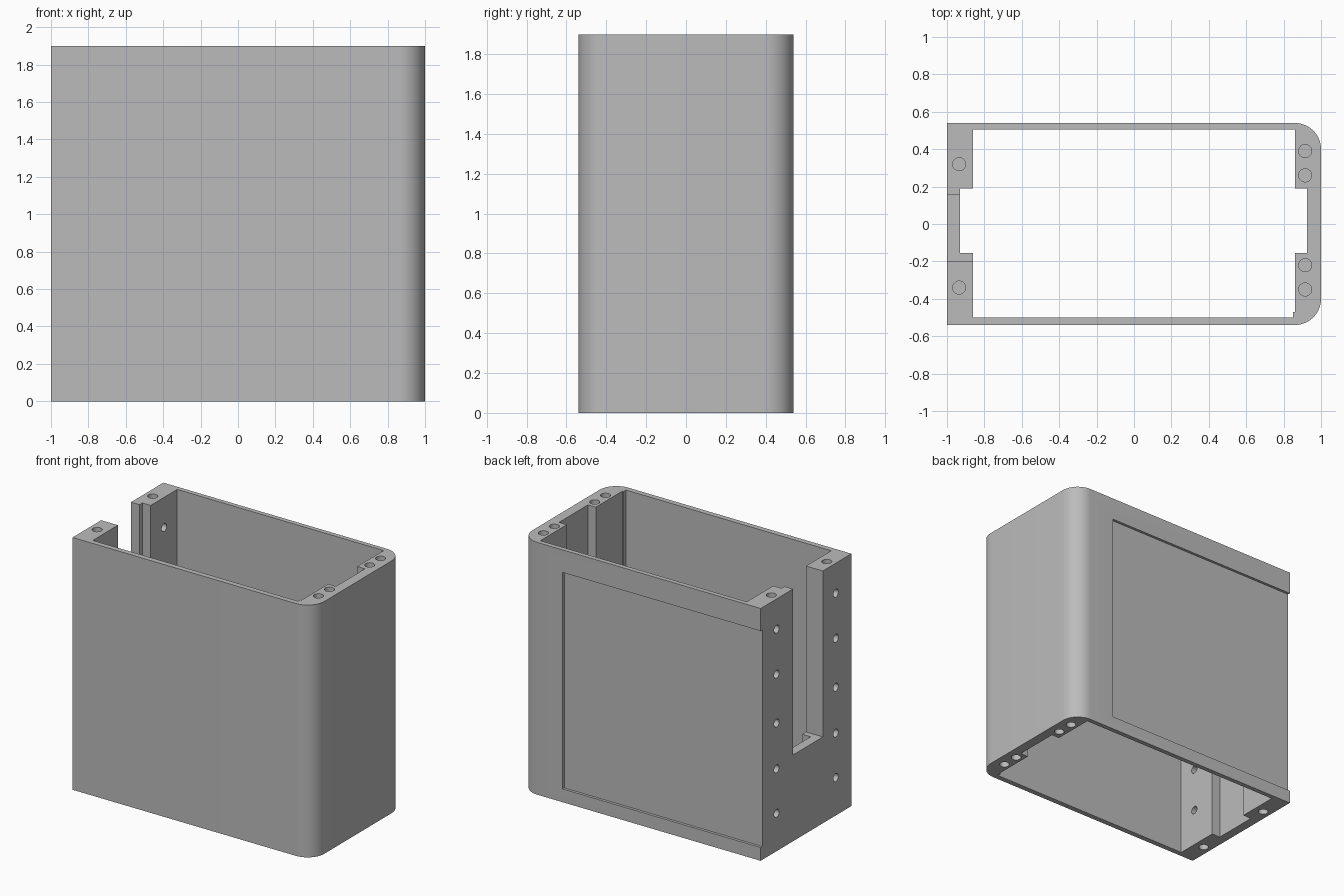
import bpy, bmesh, math
from mathutils import Matrix, Vector

default = bpy.data.objects.get("Cube")
if default:
    bpy.data.objects.remove(default, do_unlink=True)

H = 1.9      # height
W = 0.54     # half depth
R = 0.14     # rounded corner radius

grey = bpy.data.materials.new("plain grey")
grey.use_nodes = True
colour = (0.5, 0.5, 0.5, 1)
grey.diffuse_color = colour
grey.node_tree.nodes["Principled BSDF"].inputs["Base Color"].default_value = colour


def make_object(name, bm):
    bmesh.ops.recalc_face_normals(bm, faces=bm.faces)
    mesh = bpy.data.meshes.new(name)
    bm.to_mesh(mesh)
    bm.free()
    mesh.materials.append(grey)
    obj = bpy.data.objects.new(name, mesh)
    bpy.context.collection.objects.link(obj)
    return obj


def prism(name, outline, z0, z1):
    bm = bmesh.new()
    base = bm.faces.new([bm.verts.new((x, y, z0)) for x, y in outline])
    top = bmesh.ops.extrude_face_region(bm, geom=[base])
    verts = [v for v in top["geom"] if isinstance(v, bmesh.types.BMVert)]
    bmesh.ops.translate(bm, verts=verts, vec=(0, 0, z1 - z0))
    return make_object(name, bm)


def box(name, x0, x1, y0, y1, z0, z1):
    return prism(name, [(x0, y0), (x1, y0), (x1, y1), (x0, y1)], z0, z1)


def drills(name, centres, axis, radius, length):
    """One cutter holding a cylinder at every centre."""
    bm = bmesh.new()
    turn = Vector((0, 0, 1)).rotation_difference(Vector(axis)).to_matrix().to_4x4()
    for c in centres:
        bmesh.ops.create_cone(bm, cap_ends=True, segments=24, radius1=radius,
                              radius2=radius, depth=length,
                              matrix=Matrix.Translation(c) @ turn)
    return make_object(name, bm)


def corner(cy, start):
    return [(1 - R + R * math.cos(math.radians(start + 90 * i / 12)),
             cy + R * math.sin(math.radians(start + 90 * i / 12))) for i in range(13)]


# Outer shell with two rounded vertical corners
outline = [(-1, W), (-1, -W)] + corner(R - W, -90) + corner(W - R, 0)
housing = prism("housing", outline, 0, H)

# Open cavity, with a shallow channel in each end wall
cavity = [(-0.86, -0.5), (0.85, -0.5), (0.85, -0.47), (0.86, -0.47),
          (0.86, -0.155), (0.925, -0.155), (0.925, 0.19), (0.86, 0.19),
          (0.86, 0.505), (-0.86, 0.505), (-0.86, 0.19), (-0.93, 0.19),
          (-0.93, -0.155), (-0.86, -0.155)]

# Screw holes in the rims and through the slotted end wall
rim = [(-0.935, 0.32), (-0.935, -0.34), (0.915, 0.39),
       (0.915, 0.26), (0.915, -0.22), (0.915, -0.35)]
rim_centres = [(x, y, z) for x, y in rim for z in (0, H)]
side_centres = [(-0.93, y, z) for y in (-0.355, 0.35)
                for z in (0.285, 0.62, 0.965, 1.333, 1.673)]

cutters = [
    prism("cavity_cutter", cavity, -0.1, H + 0.1),
    box("slot_cutter", -1.1, -0.8, -0.2, 0.155, 0.65, H + 0.1),
    box("back_recess_cutter", -1.1, 0.65, W - 0.02, W + 0.1, 0.1, 1.73),
    drills("rim_hole_cutter", rim_centres, (0, 0, 1), 0.035, 0.3),
    drills("side_hole_cutter", side_centres, (1, 0, 0), 0.03, 0.3),
]

bpy.context.view_layer.objects.active = housing
for cutter in cutters:
    cutter.hide_render = True
    mod = housing.modifiers.new(cutter.name, "BOOLEAN")
    mod.operation = "DIFFERENCE"
    mod.solver = "EXACT"
    mod.object = cutter
    bpy.ops.object.modifier_apply(modifier=mod.name)
    bpy.data.objects.remove(cutter, do_unlink=True)

# Smooth rounded corners and holes, crisp edges elsewhere
bpy.ops.object.select_all(action="DESELECT")
housing.select_set(True)
bpy.ops.object.shade_smooth_by_angle(angle=math.radians(30))
